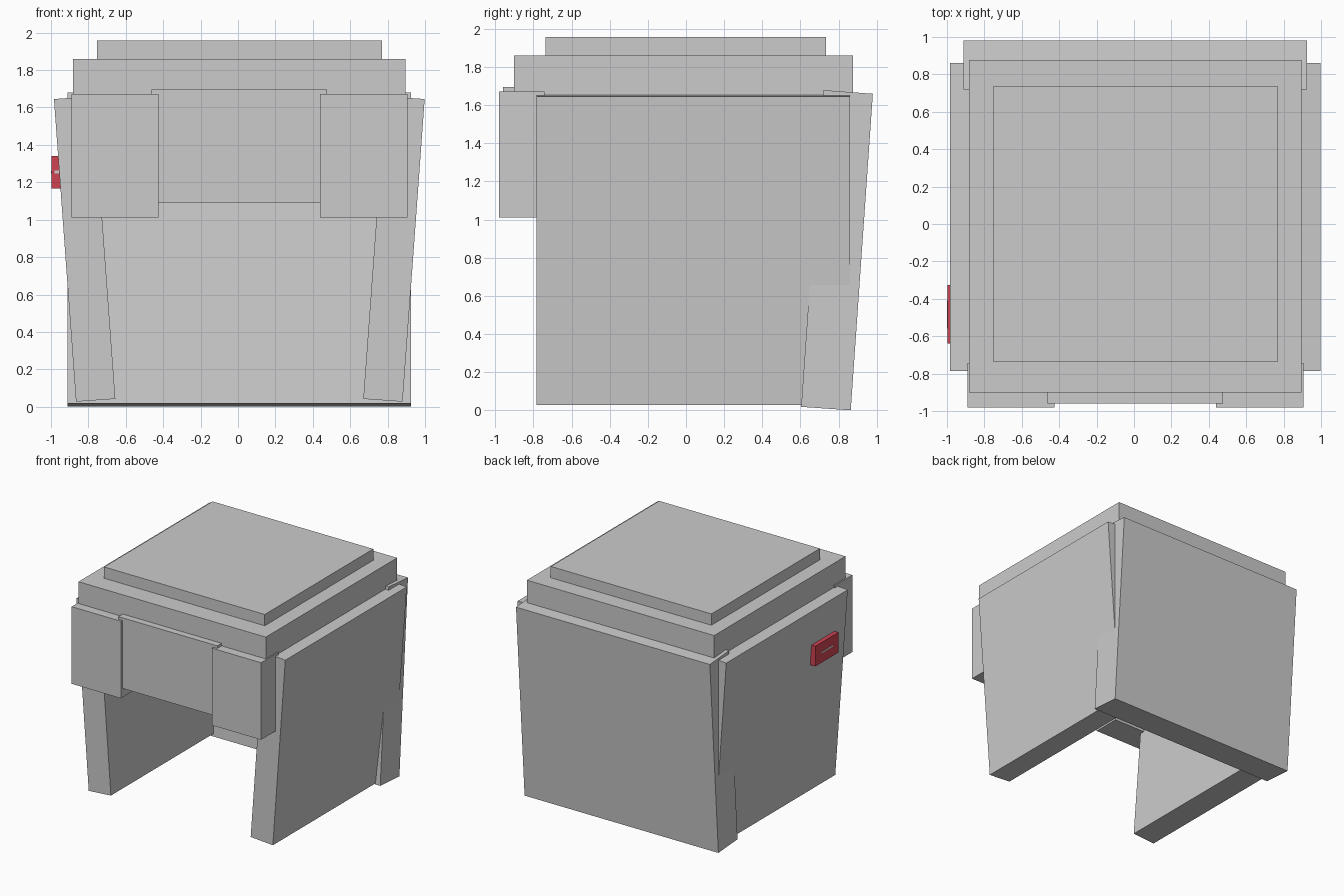
import bpy
import bmesh
from mathutils import Vector

cube = bpy.data.objects.get("Cube")
if cube:
    bpy.data.objects.remove(cube, do_unlink=True)

CX = 0.007  # middle of the body; the tag sticks out on one side only


def material(name, rgb):
    mat = bpy.data.materials.new(name)
    mat.use_nodes = True
    mat.diffuse_color = (*rgb, 1)
    mat.node_tree.nodes["Principled BSDF"].inputs["Base Color"].default_value = (*rgb, 1)
    return mat


GREY = material("light grey", (0.6, 0.6, 0.6))
RED = material("red", (0.63, 0.055, 0.085))


def prism(name, profile, offset, mat):
    """Solid made by sweeping a closed profile along an offset."""
    bm = bmesh.new()
    face = bm.faces.new([bm.verts.new(p) for p in profile])
    swept = bmesh.ops.extrude_face_region(bm, geom=[face])["geom"]
    verts = [v for v in swept if isinstance(v, bmesh.types.BMVert)]
    bmesh.ops.translate(bm, verts=verts, vec=Vector(offset))
    bmesh.ops.recalc_face_normals(bm, faces=bm.faces[:])
    mesh = bpy.data.meshes.new(name)
    bm.to_mesh(mesh)
    bm.free()
    mesh.materials.append(mat)
    obj = bpy.data.objects.new(name, mesh)
    bpy.context.collection.objects.link(obj)
    return obj


def box(name, x, y, z, mat=GREY):
    """Box from its (low, high) extents on each axis."""
    base = [(x[0], y[0], z[0]), (x[1], y[0], z[0]),
            (x[1], y[1], z[0]), (x[0], y[1], z[0])]
    return prism(name, base, (0, 0, z[1] - z[0]), mat)


def wide(half):
    return CX - half, CX + half


# Stepped roof
box("roof_slab", wide(0.888), (-0.902, 0.877), (1.62, 1.86))
box("roof_cap", wide(0.762), (-0.736, 0.734), (1.86, 1.957))

# Leaning side panels and front corner blocks, mirrored about the middle
side_profile = [(0.873, 0.027), (0.991, 1.645), (0.781, 1.66), (0.663, 0.042)]
for side, s in (("left", 1), ("right", -1)):
    prism(side + "_panel", [(CX + s * x, -0.785, z) for x, z in side_profile],
          (0, 1.645, 0), GREY)
    x = sorted((CX + s * 0.432, CX + s * 0.898))
    box(side + "_corner_block", x, (-0.98, -0.742), (1.012, 1.673))

# Leaning back panel
back_profile = [(0.864, 0.0), (0.98, 1.66), (0.72, 1.679), (0.604, 0.018)]
prism("back_panel", [(CX - 0.919, y, z) for y, z in back_profile],
      (1.838, 0, 0), GREY)

# Front board between the corner blocks
box("front_board", wide(0.469), (-0.96, -0.75), (1.09, 1.695))

# Red side tag with thin plain strips
box("side_tag", (-0.998, -0.935), (-0.64, -0.327), (1.167, 1.34), RED)
box("tag_strip", (-1.0, -0.99), (-0.56, -0.41), (1.247, 1.261))
box("tag_edge_strip", (-0.982, -0.958), (-0.642, -0.634), (1.246, 1.264))
